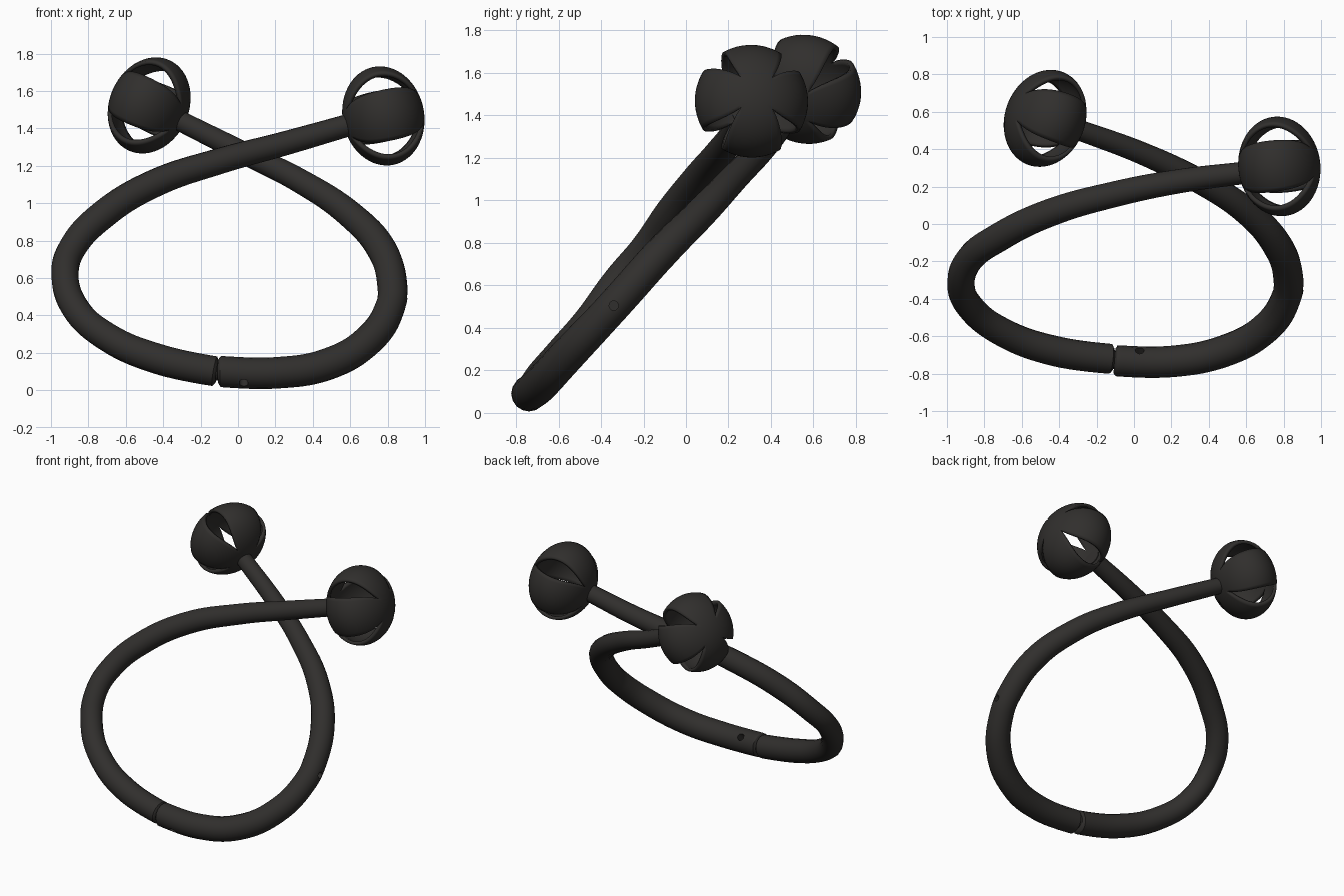
import bpy, bmesh, math
from mathutils import Vector

if "Cube" in bpy.data.objects:
    bpy.data.objects.remove(bpy.data.objects["Cube"])

mat = bpy.data.materials.new("dark_iron")
mat.diffuse_color = (0.03, 0.028, 0.026, 1)
mat.use_nodes = True
mat.node_tree.nodes["Principled BSDF"].inputs["Base Color"].default_value = mat.diffuse_color


def finish(ob):
    ob.data.materials.clear()
    ob.data.materials.append(mat)
    bpy.ops.object.select_all(action='DESELECT')
    ob.select_set(True)
    bpy.context.view_layer.objects.active = ob
    bpy.ops.object.shade_smooth_by_angle(angle=math.radians(40))


def link(name, data):
    ob = bpy.data.objects.new(name, data)
    bpy.context.collection.objects.link(ob)
    return ob


def tube(name, pts):
    """Round bar of varying radius swept along (x, y, z, r) points."""
    cu = bpy.data.curves.new(name, 'CURVE')
    cu.dimensions = '3D'
    cu.bevel_depth = 1
    cu.bevel_resolution = 6
    cu.resolution_u = 8
    cu.use_fill_caps = True
    sp = cu.splines.new('BEZIER')
    sp.bezier_points.add(len(pts) - 1)
    for bp, (x, y, z, r) in zip(sp.bezier_points, pts):
        bp.co = (x, y, z)
        bp.radius = r
        bp.handle_left_type = bp.handle_right_type = 'AUTO'
    ob = link(name, cu)
    bpy.ops.object.select_all(action='DESELECT')
    ob.select_set(True)
    bpy.context.view_layer.objects.active = ob
    bpy.ops.object.convert(target='MESH')
    ob = bpy.context.object
    bm = bmesh.new()
    bm.from_mesh(ob.data)
    bmesh.ops.remove_doubles(bm, verts=bm.verts, dist=1e-4)
    bmesh.ops.recalc_face_normals(bm, faces=bm.faces)
    bm.to_mesh(ob.data)
    bm.free()
    return ob


def cylinder(name, a, b, r):
    a, b = Vector(a), Vector(b)
    bpy.ops.mesh.primitive_cylinder_add(
        vertices=16, radius=r, depth=(b - a).length, location=(a + b) / 2,
        rotation=(b - a).to_track_quat('Z', 'Y').to_euler())
    bpy.context.object.name = name
    return bpy.context.object


def drill(ob, a, b, r):
    cutter = cylinder("hole_cutter", a, b, r)
    cutter.hide_render = True
    m = ob.modifiers.new("hole", 'BOOLEAN')
    m.operation = 'DIFFERENCE'
    m.object = cutter
    bpy.context.view_layer.objects.active = ob
    bpy.ops.object.modifier_apply(modifier=m.name)
    bpy.data.objects.remove(cutter)


def bell(name, centre, axis, length, radius):
    """Hollow oblate shell of four petals split by lens-shaped slots."""
    d = Vector(axis).normalized()
    u = (Vector((0, 1, 0)) - d * d.y).normalized()
    v = d.cross(u)
    rows, cols = 32, 12
    lo, hi, wide = math.radians(25), math.radians(155), math.radians(14)
    bm = bmesh.new()
    for q in range(4):
        grid = []
        for i in range(rows + 1):
            t = math.pi * i / rows
            s = (t - lo) / (hi - lo)
            gap = wide * math.sin(math.pi * s) ** 0.8 if 0 < s < 1 else 0
            half = math.pi / 4 - gap
            row = []
            for j in range(cols + 1):
                p = q * math.pi / 2 + half * (2 * j / cols - 1)
                row.append(bm.verts.new(
                    Vector(centre) + d * length * math.cos(t)
                    + (u * math.cos(p) + v * math.sin(p)) * radius * math.sin(t)))
            grid.append(row)
        for i in range(rows):
            for j in range(cols):
                bm.faces.new((grid[i][j], grid[i + 1][j],
                              grid[i + 1][j + 1], grid[i][j + 1]))
    bmesh.ops.remove_doubles(bm, verts=bm.verts, dist=1e-4)
    bmesh.ops.recalc_face_normals(bm, faces=bm.faces)
    # make sure normals face outwards before thickening inwards
    f = max(bm.faces, key=lambda f: f.calc_center_median().z)
    if f.normal.z < 0:
        bmesh.ops.reverse_faces(bm, faces=bm.faces)
    me = bpy.data.meshes.new(name)
    bm.to_mesh(me)
    bm.free()
    ob = link(name, me)
    m = ob.modifiers.new("thickness", 'SOLIDIFY')
    m.thickness = 0.022
    m.offset = -1
    finish(ob)


# left half of the loop, ending at the right bell
left = tube("left_hoop", [
    (-0.112, -0.722, 0.10, 0.062), (-0.125, -0.721, 0.102, 0.08),
    (-0.42, -0.68, 0.165, 0.081), (-0.70, -0.58, 0.285, 0.077),
    (-0.87, -0.45, 0.44, 0.074), (-0.925, -0.32, 0.62, 0.073),
    (-0.88, -0.19, 0.77, 0.075), (-0.72, -0.07, 0.94, 0.077),
    (-0.45, 0.06, 1.105, 0.075), (-0.10, 0.16, 1.225, 0.07),
    (0.25, 0.23, 1.32, 0.065), (0.60, 0.275, 1.42, 0.06)])
finish(left)

# right half of the loop, ending at the left bell
right = tube("right_hoop", [
    (-0.104, -0.73, 0.10, 0.066), (-0.092, -0.731, 0.10, 0.083),
    (0.20, -0.735, 0.093, 0.084), (0.48, -0.68, 0.14, 0.085),
    (0.70, -0.56, 0.27, 0.084), (0.815, -0.39, 0.45, 0.08),
    (0.825, -0.29, 0.56, 0.08), (0.77, -0.12, 0.75, 0.08),
    (0.60, 0.07, 0.94, 0.074), (0.33, 0.24, 1.12, 0.066),
    (0.05, 0.375, 1.26, 0.06), (-0.30, 0.505, 1.435, 0.055)])
# pin hole through the joint end and a dent on the outer side
drill(right, (0.03, -0.855, -0.01), (0.03, -0.615, 0.2), 0.024)
drill(right, (0.865, -0.34, 0.505), (1.0, -0.34, 0.505), 0.022)
finish(right)

# joint pin bridging the gap
finish(cylinder("joint_pin", (-0.15, -0.722, 0.103), (-0.06, -0.73, 0.10), 0.05))

# slotted bells on both ends
bell("right_bell", (0.777, 0.308, 1.467), (0.95, 0.12, 0.2), 0.217, 0.267)
bell("left_bell", (-0.475, 0.565, 1.523), (-0.85, 0.32, 0.38), 0.205, 0.265)
